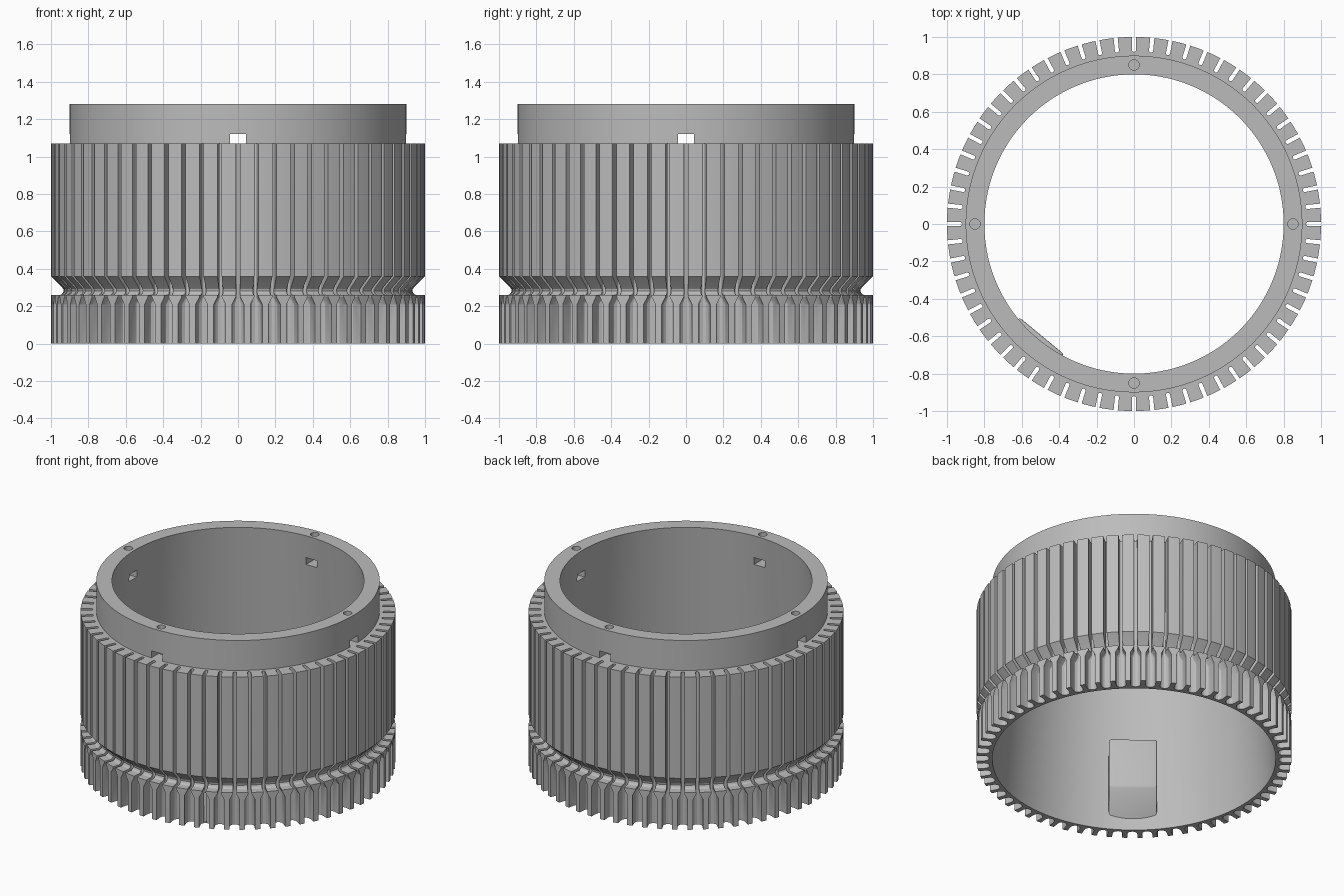
import bpy, bmesh, math
from mathutils import Matrix, Vector

SLOTS = 64
SEGMENTS = 256

cube = bpy.data.objects.get("Cube")
if cube:
    bpy.data.objects.remove(cube, do_unlink=True)

grey = bpy.data.materials.new("plain_grey")
grey.use_nodes = True
grey.diffuse_color = (0.5, 0.5, 0.5, 1)
grey.node_tree.nodes["Principled BSDF"].inputs["Base Color"].default_value = (0.5, 0.5, 0.5, 1)


def to_object(name, bm):
    bmesh.ops.recalc_face_normals(bm, faces=bm.faces)
    mesh = bpy.data.meshes.new(name)
    bm.to_mesh(mesh)
    bm.free()
    mesh.materials.append(grey)
    obj = bpy.data.objects.new(name, mesh)
    bpy.context.collection.objects.link(obj)
    return obj


def activate(obj):
    bpy.ops.object.select_all(action='DESELECT')
    obj.select_set(True)
    bpy.context.view_layer.objects.active = obj


def loft(bm, rings, cap=True):
    """Skin a list of equally long closed loops of points."""
    loops = [[bm.verts.new(p) for p in ring] for ring in rings]
    pairs = list(zip(loops, loops[1:]))
    if not cap:
        pairs.append((loops[-1], loops[0]))
    n = len(loops[0])
    for low, high in pairs:
        for i in range(n):
            j = (i + 1) % n
            bm.faces.new((low[i], low[j], high[j], high[i]))
    if cap:
        bm.faces.new(loops[0])
        bm.faces.new(loops[-1])


def spin_matrix(angle):
    return Matrix.Rotation(angle, 4, 'Z')


def cut(target, cutter):
    cutter.hide_render = True
    mod = target.modifiers.new("cut", 'BOOLEAN')
    mod.operation = 'DIFFERENCE'
    mod.solver = 'EXACT'
    mod.object = cutter
    activate(target)
    bpy.ops.object.modifier_apply(modifier=mod.name)
    bpy.data.objects.remove(cutter, do_unlink=True)


# Ring body: turned profile with a groove, a shoulder, a collar and a tapered bore
profile = [(0.9, 0), (1, 0), (1, 0.26), (0.95, 0.26), (0.938, 0.268), (0.932, 0.28),
           (0.934, 0.292), (0.942, 0.302), (1, 0.36), (1, 1.07), (0.9, 1.07),
           (0.9, 1.28), (0.8, 1.28)]
bm = bmesh.new()
rings = []
for i in range(SEGMENTS):
    turn = spin_matrix(math.tau * i / SEGMENTS)
    rings.append([turn @ Vector((r, 0, z)) for r, z in profile])
loft(bm, rings, cap=False)
body = to_object("ring_body", bm)


# Slots: round-floored, wide at the foot and narrow above
def slot_section(half_width, z, floor=0.92):
    points = [(1.1, -half_width, z)]
    for k in range(7):
        a = math.pi * (k / 6 - 0.5)
        points.append((floor + half_width * (1 - math.cos(a)), half_width * math.sin(a), z))
    return points + [(1.1, half_width, z)]


bm = bmesh.new()
for i in range(SLOTS):
    turn = spin_matrix(math.tau * i / SLOTS)
    sections = [(0.032, -0.1), (0.032, 0.21), (0.011, 0.25), (0.011, 1.2)]
    loft(bm, [[turn @ Vector(p) for p in slot_section(w, z)] for w, z in sections])
cut(body, to_object("slot_cutter", bm))

# Four windows through the foot of the collar
bm = bmesh.new()
for i in range(4):
    box = Matrix.LocRotScale(Vector((0.85, 0, 1.095)), None, Vector((0.4, 0.086, 0.05)))
    bmesh.ops.create_cube(bm, size=1, matrix=spin_matrix(i * math.pi / 2) @ box)
cut(body, to_object("window_cutter", bm))

# Four pin holes from the rim down into the windows
bm = bmesh.new()
for i in range(4):
    place = spin_matrix(i * math.pi / 2) @ Matrix.Translation((0.85, 0, 1.25))
    bmesh.ops.create_cone(bm, cap_ends=True, segments=24, radius1=0.028, radius2=0.028,
                          depth=0.3, matrix=place)
cut(body, to_object("pin_hole_cutter", bm))

# Inner lug: block with a sloped underside on the bore wall
bm = bmesh.new()
side = [(0.775, 0.25), (0.775, 0.595), (0.9, 0.595), (0.9, 0.07)]
turn = spin_matrix(math.radians(230.5))
loft(bm, [[turn @ Vector((r, t, z)) for r, z in side] for t in (-0.153, 0.153)])
lug = to_object("inner_lug", bm)
bevel = lug.modifiers.new("soft_edges", 'BEVEL')
bevel.width = 0.012
bevel.segments = 3
activate(lug)
bpy.ops.object.modifier_apply(modifier=bevel.name)

# Smooth round walls, keep crisp edges
for obj in (body, lug):
    activate(obj)
    bpy.ops.object.shade_smooth_by_angle(angle=math.radians(25))
